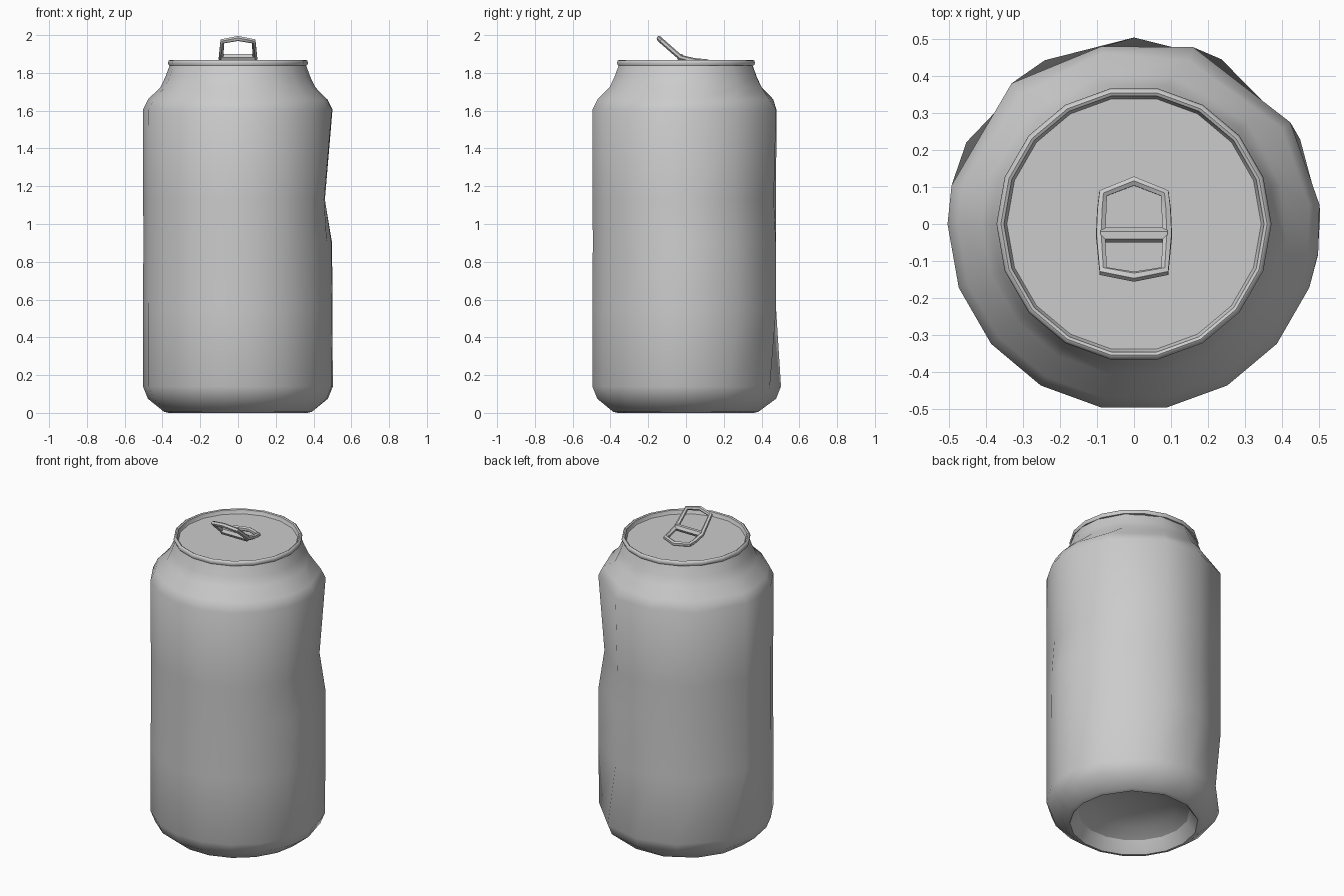
import bpy, bmesh
from math import cos, sin, radians

if "Cube" in bpy.data.objects:
    bpy.data.objects.remove(bpy.data.objects["Cube"])


def ring(z, r, angles, dents={}):
    """One cross-section: points at the given angles, some pushed to other radii."""
    return [(dents.get(i, r) * cos(radians(a)), dents.get(i, r) * sin(radians(a)), z)
            for i, a in enumerate(angles)]


def loft(name, rings, cap_start=None, cap_end=None, angle=50):
    """Skin a stack of rings; optional centre points close the ends."""
    bm = bmesh.new()
    rows = [[bm.verts.new(p) for p in r] for r in rings]
    n = len(rows[0])
    for a, b in zip(rows, rows[1:]):
        for i in range(n):
            j = (i + 1) % n
            bm.faces.new((a[i], a[j], b[j], b[i]))
    for row, centre in ((rows[0], cap_start), (rows[-1], cap_end)):
        if centre is not None:
            c = bm.verts.new((0, 0, centre))
            for i in range(n):
                bm.faces.new((row[i], row[(i + 1) % n], c))
    bmesh.ops.recalc_face_normals(bm, faces=bm.faces)
    me = bpy.data.meshes.new(name)
    bm.to_mesh(me)
    bm.free()
    ob = bpy.data.objects.new(name, me)
    bpy.context.collection.objects.link(ob)
    smooth(ob, angle)


def smooth(ob, angle):
    bpy.ops.object.select_all(action='DESELECT')
    ob.select_set(True)
    bpy.context.view_layer.objects.active = ob
    bpy.ops.object.shade_smooth_by_angle(angle=radians(angle))


# Body: regular facets at the front, coarse and twisted facets at the dented back
front = list(range(180, 341, 20))
low = front + [350, 363, 387, 422, 450, 478.6, 514]
high = front + [351, 366, 393, 431.5, 460.5, 491, 528]
foot = front + [358, 380, 408, 438, 466, 494, 518]
neck = front + [355, 375, 402, 436, 463, 492, 522]
dent = {8: 0.485, 9: 0.466, 10: 0.462, 11: 0.468, 12: 0.49}
back_neck = {12: 0.465, 13: 0.47, 14: 0.465}

loft("can_body", [
    ring(0.07, 0.32, foot), ring(0.02, 0.352, foot),          # dome edge
    ring(0.0, 0.368, foot), ring(0.006, 0.392, foot),         # standing rim
    ring(0.075, 0.477, low), ring(0.14, 0.503, low),
    ring(0.55, 0.503, high, {13: 0.485}), ring(0.9, 0.501, high, {13: 0.485}),
    ring(1.13, 0.502, high, {**dent, 13: 0.485}),
    ring(1.605, 0.503, high, {13: 0.487}),
    ring(1.66, 0.476, high, back_neck), ring(1.725, 0.41, neck),
    ring(1.78, 0.384, neck), ring(1.845, 0.36, neck),
])

# Concave base
loft("base_dome", [ring(0.07, 0.32, foot), ring(0.11, 0.24, foot),
                   ring(0.135, 0.13, foot)], cap_end=0.145)

# Rolled rim and recessed lid
even = [20 * i for i in range(18)]
loft("lid_rim", [ring(z, r, even) for r, z in (
    (0.352, 1.838), (0.366, 1.84), (0.371, 1.852), (0.367, 1.865),
    (0.359, 1.869), (0.351, 1.865), (0.348, 1.852), (0.343, 1.842))])
loft("lid", [ring(1.842, 0.349, even)], cap_end=1.842)


# Bent pull tab
def tab_height(y):
    pts = [(-0.145, 1.985), (-0.125, 1.965), (-0.03, 1.882), (0.04, 1.865), (0.12, 1.857)]
    for (y0, z0), (y1, z1) in zip(pts, pts[1:]):
        if y <= y1:
            return z0 + (z1 - z0) * (y - y0) / (y1 - y0)
    return pts[-1][1]


def bar(name, points, radius, closed):
    cu = bpy.data.curves.new(name, 'CURVE')
    cu.dimensions = '3D'
    cu.bevel_depth = radius
    cu.bevel_resolution = 1
    cu.use_fill_caps = True
    sp = cu.splines.new('POLY')
    sp.points.add(len(points) - 1)
    for p, (x, y) in zip(sp.points, points):
        p.co = (x, y, tab_height(y), 1)
    sp.use_cyclic_u = closed
    ob = bpy.data.objects.new(name, cu)
    bpy.context.collection.objects.link(ob)
    bpy.ops.object.select_all(action='DESELECT')
    ob.select_set(True)
    bpy.context.view_layer.objects.active = ob
    bpy.ops.object.convert(target='MESH')
    smooth(bpy.context.object, 50)


half = [(0.083, -0.127), (0.09, -0.03), (0.087, 0.04), (0.083, 0.083)]
loop = [(0, -0.142)] + half + [(0, 0.116)] + [(-x, y) for x, y in reversed(half)]
bar("pull_tab_frame", loop, 0.014, True)
bar("pull_tab_crossbar", [(-0.09, -0.03), (0.09, -0.03)], 0.02, False)
